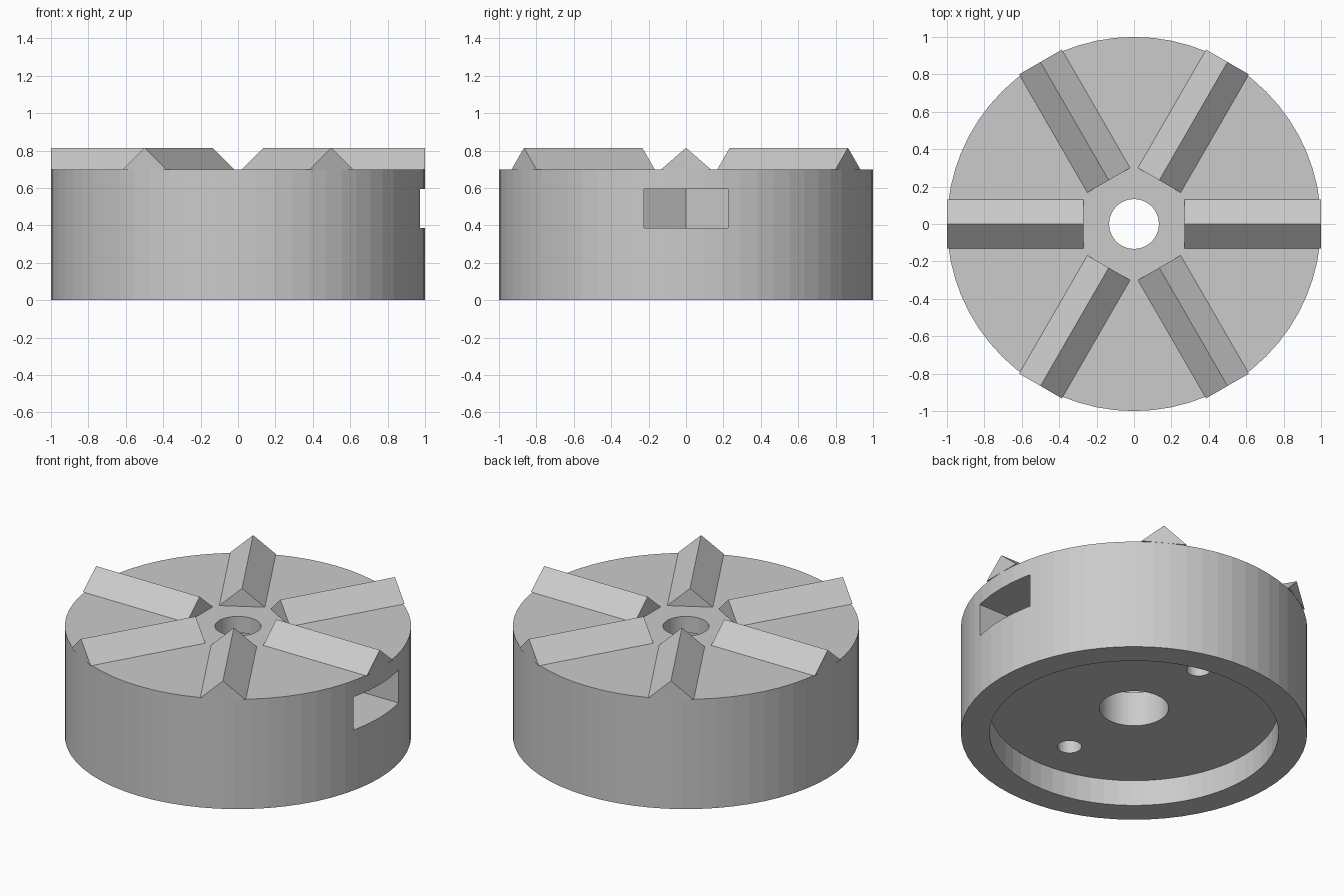
import bpy, bmesh, math
from mathutils import Matrix

if "Cube" in bpy.data.objects:
    bpy.data.objects.remove(bpy.data.objects["Cube"], do_unlink=True)

grey = bpy.data.materials.new("light_grey")
grey.use_nodes = True
grey.diffuse_color = (0.6, 0.6, 0.6, 1)
grey.node_tree.nodes["Principled BSDF"].inputs["Base Color"].default_value = (0.6, 0.6, 0.6, 1)


def prism(name, outline, depth, matrix):
    """Extrude a 2D outline along its local z and place it with a matrix."""
    bm = bmesh.new()
    face = bm.faces.new([bm.verts.new((x, y, 0)) for x, y in outline])
    ext = bmesh.ops.extrude_face_region(bm, geom=[face])
    verts = [v for v in ext["geom"] if isinstance(v, bmesh.types.BMVert)]
    bmesh.ops.translate(bm, verts=verts, vec=(0, 0, depth))
    bmesh.ops.transform(bm, matrix=matrix, verts=bm.verts)
    bmesh.ops.recalc_face_normals(bm, faces=bm.faces)
    mesh = bpy.data.meshes.new(name)
    bm.to_mesh(mesh)
    bm.free()
    mesh.materials.append(grey)
    obj = bpy.data.objects.new(name, mesh)
    bpy.context.collection.objects.link(obj)
    return obj


def cylinder(name, radius, z0, z1, sides=48, x=0, y=0):
    ring = [(radius * math.cos(math.tau * i / sides),
             radius * math.sin(math.tau * i / sides)) for i in range(sides)]
    return prism(name, ring, z1 - z0, Matrix.Translation((x, y, z0)))


TOP, PEAK, RECESS = 0.7, 0.815, 0.165
SLOT_LOW, SLOT_HIGH, SLOT_HALF = 0.385, 0.595, 0.225

# Disc body
body = cylinder("disc_body", 1, 0, TOP, 64)

# Underside recess, stepped bore and two blind pin holes
cutters = [
    cylinder("recess_cutter", 0.835, -0.1, RECESS, 64),
    cylinder("wide_bore_cutter", 0.2, 0.1, 0.45),
    cylinder("narrow_bore_cutter", 0.133, 0.3, 1),
]
for side in (-1, 1):
    cutters.append(cylinder("pin_hole_cutter", 0.07, 0.1, 0.5, 32, y=side * 0.58))

# Side slot reaching past the bore, ending in a hexagonal point
tip = SLOT_HALF / math.cos(math.radians(30))
slot = [(1.2, -SLOT_HALF), (1.2, SLOT_HALF), (-tip / 2, SLOT_HALF),
        (-tip, 0), (-tip / 2, -SLOT_HALF)]
cutters.append(prism("slot_cutter", slot, SLOT_HIGH - SLOT_LOW,
                     Matrix.Translation((0, 0, SLOT_LOW))))

for cutter in cutters:
    mod = body.modifiers.new(cutter.name, "BOOLEAN")
    mod.operation = "DIFFERENCE"
    mod.solver = "EXACT"
    mod.object = cutter

# Bake the cuts, then discard the cutters
bpy.context.view_layer.update()
evaluated = body.evaluated_get(bpy.context.evaluated_depsgraph_get())
cut_mesh = bpy.data.meshes.new_from_object(evaluated)
body.modifiers.clear()
body.data = cut_mesh
for cutter in cutters:
    bpy.data.objects.remove(cutter, do_unlink=True)

# Six radial triangular teeth
section = [(-0.132, 0), (0.132, 0), (0, PEAK - TOP)]
along_x = Matrix(((0, 0, 1, 0), (1, 0, 0, 0), (0, 1, 0, 0), (0, 0, 0, 1)))
for i in range(6):
    place = Matrix.Rotation(math.radians(60 * i), 4, "Z") @ Matrix.Translation((0.27, 0, TOP))
    prism(f"radial_tooth_{i + 1}", section, 0.73, place @ along_x)
